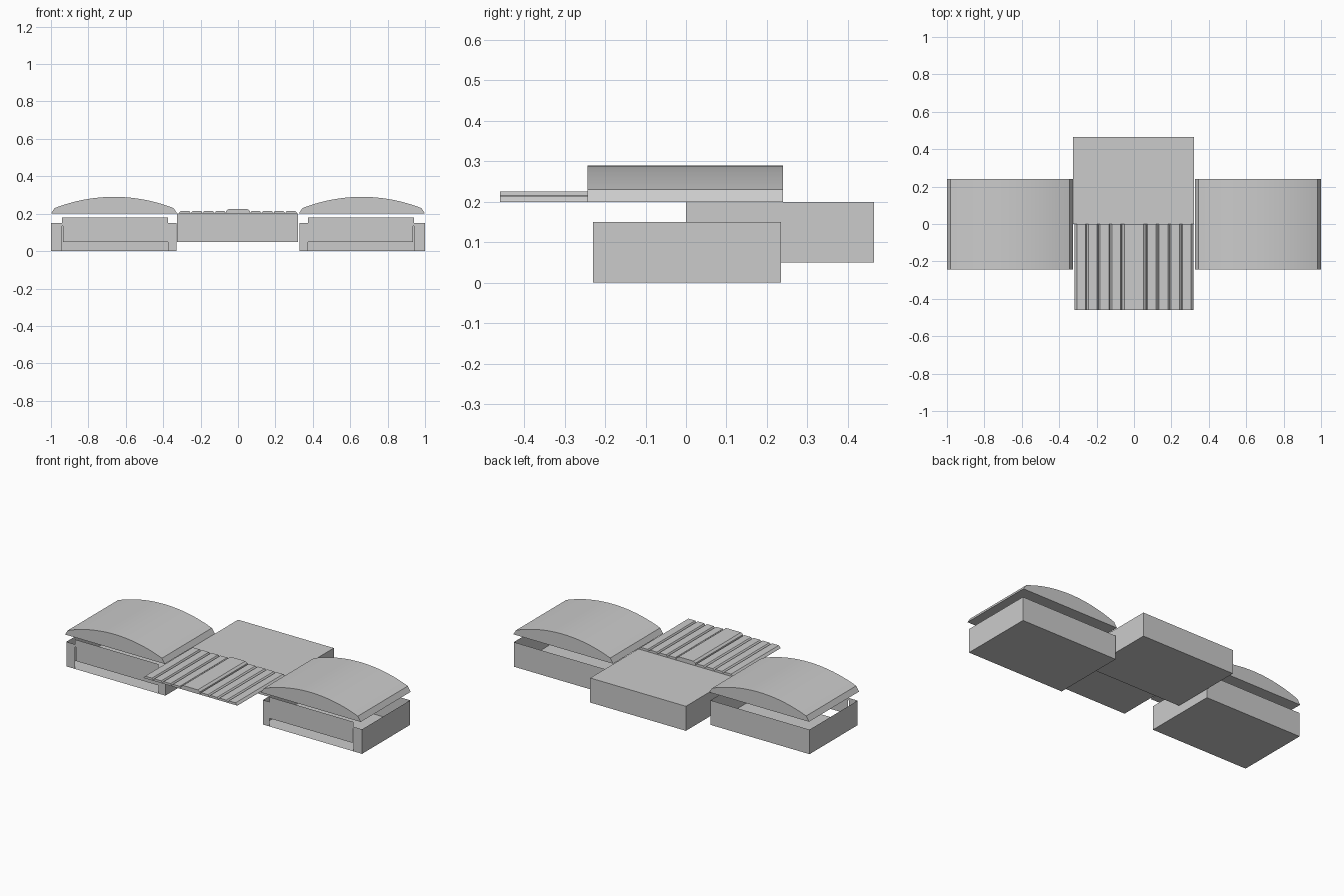
import bpy, bmesh, math

cube = bpy.data.objects.get("Cube")
if cube:
    bpy.data.objects.remove(cube, do_unlink=True)

GREY = (0.6, 0.6, 0.6, 1)
grey = bpy.data.materials.new("plain_grey")
grey.use_nodes = True
grey.diffuse_color = GREY
grey.node_tree.nodes["Principled BSDF"].inputs["Base Color"].default_value = GREY


def finish(name, bm):
    """Turn a bmesh into a grey object."""
    mesh = bpy.data.meshes.new(name)
    bm.to_mesh(mesh)
    bm.free()
    mesh.materials.append(grey)
    obj = bpy.data.objects.new(name, mesh)
    bpy.context.collection.objects.link(obj)
    return obj


def prism(name, profile, y0, y1):
    """Extrude an (x, z) profile from y0 to y1."""
    bm = bmesh.new()
    face = bm.faces.new([bm.verts.new((x, y0, z)) for x, z in profile])
    new = bmesh.ops.extrude_face_region(bm, geom=[face])["geom"]
    moved = [v for v in new if isinstance(v, bmesh.types.BMVert)]
    bmesh.ops.translate(bm, verts=moved, vec=(0, y1 - y0, 0))
    bmesh.ops.recalc_face_normals(bm, faces=bm.faces[:])
    return finish(name, bm)


def rect(x0, x1, z0, z1):
    return [(x0, z0), (x1, z0), (x1, z1), (x0, z1)]


# Arched lid profile: sloped edges topped by a shallow arc
MID, HALF, SHOULDER, PEAK = 0.6625, 0.318, 0.23, 0.29
SAG = PEAK - SHOULDER
RADIUS = (HALF ** 2 + SAG ** 2) / (2 * SAG)
SWEEP = math.asin(HALF / RADIUS)
STEPS = 24
lid_profile = [(0.325, 0.2)]
for i in range(STEPS + 1):
    a = SWEEP * (2 * i / STEPS - 1)
    lid_profile.append((MID + RADIUS * math.sin(a),
                        PEAK - RADIUS * (1 - math.cos(a))))
lid_profile.append((1.0, 0.2))

FRONT, BACK = -0.23, 0.235
for side, label in ((1, "left"), (-1, "right")):
    # Lid
    lid = prism(label + "_lid", [(side * x, z) for x, z in lid_profile], -0.243, 0.24)
    bpy.ops.object.select_all(action='DESELECT')
    lid.select_set(True)
    bpy.context.view_layer.objects.active = lid
    bpy.ops.object.shade_smooth_by_angle(angle=math.radians(20))

    # Thin-walled tray, open at the top and front
    tray = prism(label + "_box", rect(*sorted((side * 0.33, side)), 0, 0.15), FRONT, BACK)
    bm = bmesh.new()
    bm.from_mesh(tray.data)
    bm.normal_update()
    opened = [f for f in bm.faces if f.normal.z > 0.9 or f.normal.y < -0.9]
    bmesh.ops.delete(bm, geom=opened, context='FACES_ONLY')
    bm.to_mesh(tray.data)
    bm.free()

    # Front posts, raised panel and the small tab joining it to the outer post
    bm = bmesh.new()
    for part in (rect(0.33, 0.375, 0, 0.15), rect(0.375, 0.935, 0.05, 0.18),
                 rect(0.935, 0.942, 0.135, 0.18), rect(0.942, 1.0, 0, 0.15)):
        verts = [bm.verts.new((side * x, FRONT, z)) for x, z in part]
        bm.faces.new(verts if side > 0 else verts[::-1])
    finish(label + "_box_front", bm)

# Central block
prism("centre_block", rect(-0.325, 0.322, 0.05, 0.2), 0, 0.465)

# Ribbed plate: raised middle strip with four bevelled ribs on each side
half = [(0.05, 0.225), (0.063, 0.215), (0.066, 0.204)]
for i in range(4):
    x = 0.07 + 0.0625 * i
    half += [(x + 0.002, 0.214), (x + 0.048, 0.214), (x + 0.058, 0.204)]
ribs = [(-x, z) for x, z in reversed(half)] + half
prism("ribbed_plate", [(-0.318, 0.2)] + ribs + [(0.318, 0.2)], -0.46, 0)
